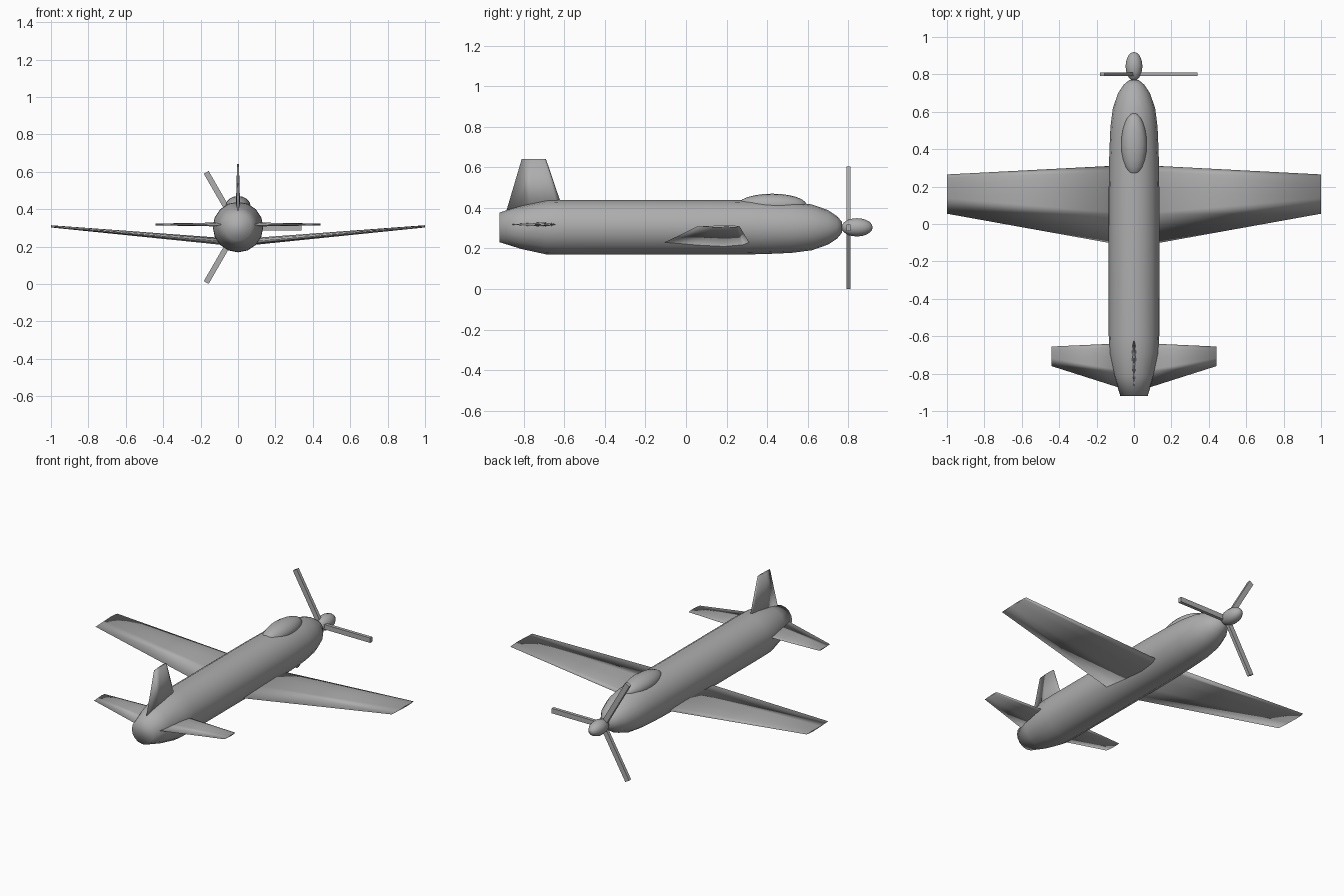
import bpy, bmesh, math
from mathutils import Matrix, Vector

if "Cube" in bpy.data.objects:
    bpy.data.objects.remove(bpy.data.objects["Cube"])

grey = bpy.data.materials.new("light grey")
grey.diffuse_color = (0.42, 0.42, 0.42, 1)
grey.use_nodes = True
grey.node_tree.nodes["Principled BSDF"].inputs["Base Color"].default_value = grey.diffuse_color
CZ = 0.304  # height of the fuselage axis


def finish(name, bm, smooth=True):
    bmesh.ops.recalc_face_normals(bm, faces=bm.faces)
    for f in bm.faces:
        f.smooth = smooth
    me = bpy.data.meshes.new(name)
    bm.to_mesh(me)
    bm.free()
    me.materials.append(grey)
    ob = bpy.data.objects.new(name, me)
    bpy.context.collection.objects.link(ob)
    return ob


def loft(name, rings):
    """Skin a list of equal-length point rings and cap both ends."""
    bm = bmesh.new()
    vs = [[bm.verts.new(p) for p in ring] for ring in rings]
    n = len(vs[0])
    for a, b in zip(vs, vs[1:]):
        for i in range(n):
            j = (i + 1) % n
            bm.faces.new((a[i], a[j], b[j], b[i]))
    bm.faces.new(vs[0])
    bm.faces.new(vs[-1])
    return finish(name, bm)


def ellipsoid(name, centre, radii, u, v):
    bm = bmesh.new()
    m = (Matrix.Translation(centre) @ Matrix.Diagonal((*radii, 1))
         @ Matrix.Rotation(math.pi / 2, 4, 'X'))
    bmesh.ops.create_uvsphere(bm, u_segments=u, v_segments=v, radius=1, matrix=m)
    return finish(name, bm)


# chord fraction from leading edge, thickness fraction
FOIL = [(0, 0), (0.08, 0.3), (0.3, 0.5), (0.6, 0.34), (1, 0),
        (0.6, -0.34), (0.3, -0.5), (0.08, -0.3)]


def section(lead, trail, thick):
    return [(lead + (trail - lead) * c, t * thick) for c, t in FOIL]


# Fuselage
profile = [(-0.92, 0.073), (-0.81, 0.107), (-0.69, 0.133), (-0.6, 0.135), (0.2, 0.135),
           (0.38, 0.132), (0.52, 0.126), (0.62, 0.113), (0.70, 0.085), (0.745, 0.055),
           (0.77, 0.025)]
N = 16
loft("fuselage", [[(r * math.cos(2 * math.pi * i / N), y, CZ + r * math.sin(2 * math.pi * i / N))
                   for i in range(N)] for y, r in profile])

# Canopy and spinner
ellipsoid("canopy", (0, 0.425, 0.415), (0.068, 0.168, 0.055), 16, 12)
ellipsoid("spinner", (0, 0.843, CZ), (0.045, 0.077, 0.045), 12, 10)

# Propeller blades
for k in range(3):
    bm = bmesh.new()
    m = (Matrix.Translation((0, 0.80, 0.302)) @ Matrix.Rotation(k * math.tau / 3, 4, 'Y')
         @ Matrix.Translation((0.17, 0, 0)) @ Matrix.Diagonal((0.34, 0.02, 0.03, 1)))
    bmesh.ops.create_cube(bm, size=1, matrix=m)
    finish(f"propeller_blade_{k + 1}", bm, smooth=False)

# Wings and tailplanes, one per side
for side, s in (("left", -1), ("right", 1)):
    root, tip = section(0.317, -0.125, 0.04), section(0.265, 0.055, 0.012)
    loft(side + "_wing", [[(0, y, 0.22 + z) for y, z in root],
                          [(s, y, 0.308 + z) for y, z in tip]])
    root, tip = section(-0.635, -0.90, 0.024), section(-0.655, -0.76, 0.01)
    loft(side + "_tailplane", [[(0, y, 0.318 + z) for y, z in root],
                               [(s * 0.44, y, 0.318 + z) for y, z in tip]])

# Tail fin
loft("tail_fin", [[(t, y, 0.36) for y, t in section(-0.595, -0.893, 0.026)],
                  [(t, y, 0.64) for y, t in section(-0.69, -0.81, 0.01)]])
